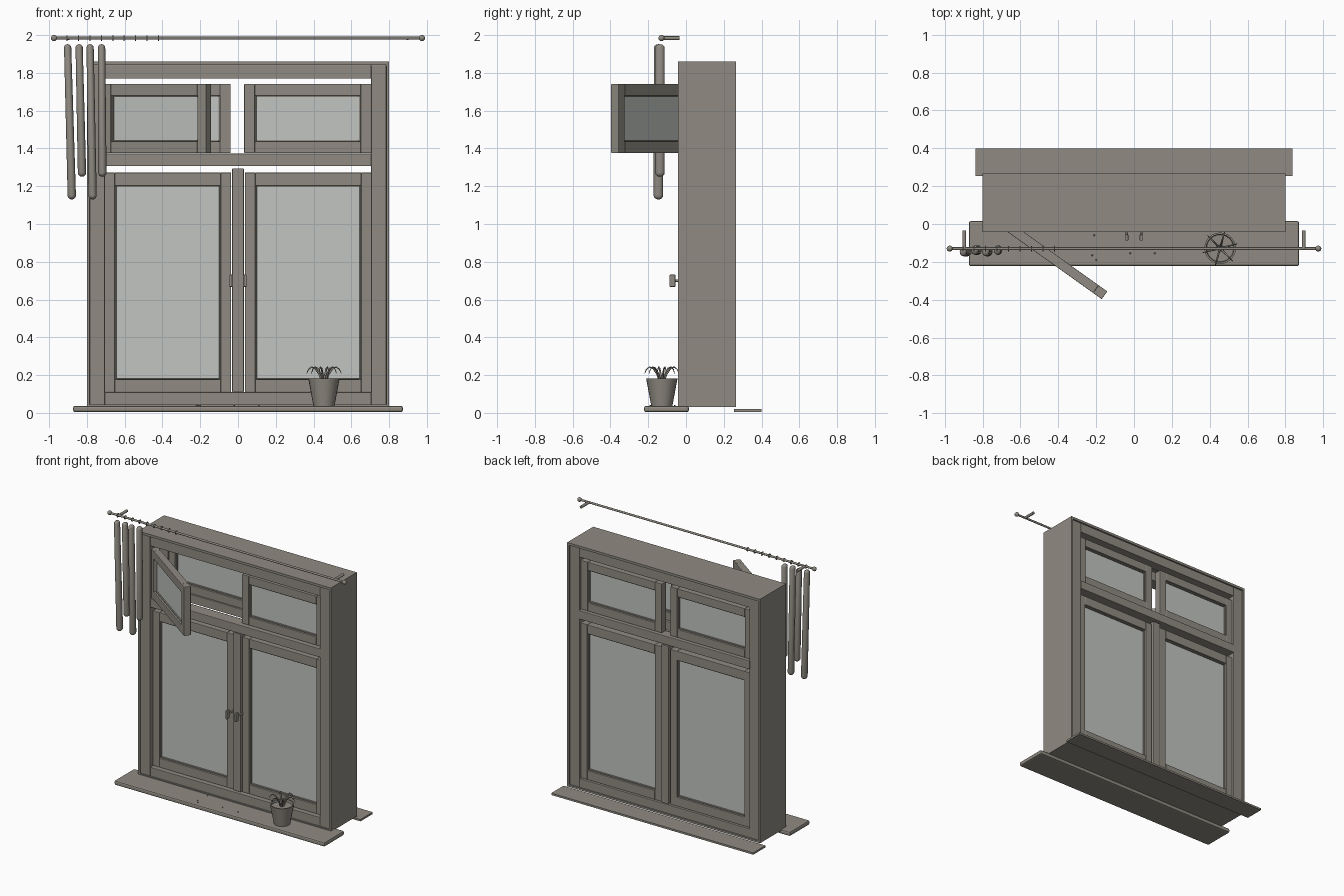
import bpy, bmesh, math
from mathutils import Matrix, Vector

if "Cube" in bpy.data.objects:
    bpy.data.objects.remove(bpy.data.objects["Cube"])


def material(name, rgb):
    m = bpy.data.materials.new(name)
    m.diffuse_color = (*rgb, 1)
    m.use_nodes = True
    m.node_tree.nodes["Principled BSDF"].inputs["Base Color"].default_value = m.diffuse_color
    return m


WOOD = material("warm_grey", (0.28, 0.26, 0.225))
GLASS = material("pale_glass", (0.54, 0.56, 0.54))


def finish(name, bm, mat=WOOD, smooth=False, bevel=0.0):
    bmesh.ops.recalc_face_normals(bm, faces=bm.faces[:])
    me = bpy.data.meshes.new(name)
    bm.to_mesh(me)
    bm.free()
    me.materials.append(mat)
    ob = bpy.data.objects.new(name, me)
    bpy.context.collection.objects.link(ob)
    if bevel:
        b = ob.modifiers.new("bevel", "BEVEL")
        b.width, b.segments = bevel, 2
    if smooth:
        bpy.ops.object.select_all(action="DESELECT")
        ob.select_set(True)
        bpy.context.view_layer.objects.active = ob
        bpy.ops.object.shade_smooth_by_angle(angle=math.radians(40))
    return ob


def add_box(bm, x0, x1, y0, y1, z0, z1):
    m = Matrix.Translation(((x0 + x1) / 2, (y0 + y1) / 2, (z0 + z1) / 2))
    m = m @ Matrix.Diagonal((x1 - x0, y1 - y0, z1 - z0, 1))
    bmesh.ops.create_cube(bm, size=1, matrix=m)


def box(name, *dims, mat=WOOD, bevel=0.0):
    bm = bmesh.new()
    add_box(bm, *dims)
    return finish(name, bm, mat, bevel=bevel)


def add_ring(bm, x0, x1, y0, y1, z0, z1, w, bot, top):
    """Rectangular frame: two stiles and two rails between them."""
    add_box(bm, x0, x0 + w, y0, y1, z0, z1)
    add_box(bm, x1 - w, x1, y0, y1, z0, z1)
    add_box(bm, x0 + w, x1 - w, y0, y1, z0, z0 + bot)
    add_box(bm, x0 + w, x1 - w, y0, y1, z1 - top, z1)


def sash(name, x, y, width, z0, z1, rail, angle=0.0):
    """Glazed sash, hinged at its left front edge."""
    bm = bmesh.new()
    st = 0.056
    add_ring(bm, 0, width, 0, 0.05, z0, z1, st, rail, rail)
    add_ring(bm, st, width - st, 0.012, 0.038, z0 + rail, z1 - rail, 0.008, 0.008, 0.008)
    frame = finish(name + "_frame", bm, bevel=0.003)
    pane = box(name + "_glass", st, width - st, 0.021, 0.029, z0 + rail, z1 - rail, mat=GLASS)
    for ob in (frame, pane):
        ob.location = (x, y, 0)
        ob.rotation_euler.z = math.radians(angle)


def cylinder(name, a, b, r0, r1=None, seg=16):
    a, b = Vector(a), Vector(b)
    d = b - a
    bm = bmesh.new()
    m = Matrix.Translation((a + b) / 2) @ d.to_track_quat("Z", "Y").to_matrix().to_4x4()
    bmesh.ops.create_cone(bm, cap_ends=True, segments=seg, radius1=r0,
                          radius2=r0 if r1 is None else r1, depth=d.length, matrix=m)
    return finish(name, bm, smooth=True)


def lathe(name, profile, loc, axis="Z", closed=False, seg=24):
    bm = bmesh.new()
    pts = [bm.verts.new((r, 0, z)) for r, z in profile]
    edges = [bm.edges.new(p) for p in zip(pts, pts[1:])]
    if closed:
        edges.append(bm.edges.new((pts[-1], pts[0])))
    bmesh.ops.spin(bm, geom=pts + edges, axis=(0, 0, 1), cent=(0, 0, 0),
                   angle=math.tau, steps=seg)
    bmesh.ops.remove_doubles(bm, verts=bm.verts[:], dist=1e-5)
    if axis == "X":
        bm.transform(Matrix.Rotation(math.pi / 2, 4, "Y"))
    bm.transform(Matrix.Translation(loc))
    return finish(name, bm, smooth=True)


# Outer box lining around both window layers
bm = bmesh.new()
add_ring(bm, -0.80, 0.80, -0.042, 0.266, 0.03, 1.86, 0.015, 0.015, 0.018)
finish("box_lining", bm)

# Inner and outer layers: fixed frame, transom, mullion, sashes
for layer, ya, yb, ys in (("inner", -0.034, 0.06, 0.0), ("outer", 0.18, 0.256, 0.19)):
    bm = bmesh.new()
    add_ring(bm, -0.785, 0.785, ya, yb, 0.04, 1.842, 0.08, 0.07, 0.072)
    finish(layer + "_fixed_frame", bm, bevel=0.003)
    box(layer + "_transom", -0.71, 0.71, ya + 0.005, yb + 0.004, 1.307, 1.372, bevel=0.004)
    my = -0.012 if layer == "inner" else 0.2
    box(layer + "_mullion", -0.031, 0.031, my, my + 0.05, 0.11, 1.295, bevel=0.004)
    for side, x in (("left", -0.708), ("right", 0.036)):
        sash(f"{layer}_lower_{side}_sash", x, ys, 0.672, 0.11, 1.272, 0.068)
        if (layer, side) == ("inner", "left"):
            # the small casement standing open into the room
            sash("open_upper_sash", -0.72, -0.005, 0.675, 1.375, 1.742, 0.062, -35.5)
        else:
            sash(f"{layer}_upper_{side}_sash", x - 0.003, ys, 0.672, 1.375, 1.742, 0.062)

# Handles on the lower inner sashes
for s, side in ((-1, "left"), (1, "right")):
    box(side + "_handle", s * 0.038 - 0.008, s * 0.038 + 0.008, -0.088, -0.056,
        0.667, 0.732, bevel=0.004)
    cylinder(side + "_handle_spindle", (s * 0.038, -0.06, 0.7), (s * 0.038, 0.005, 0.7), 0.006)

# Window sills and a few specks lying on the inner one
box("inner_sill", -0.873, 0.873, -0.222, 0.015, 0.004, 0.037, bevel=0.01)
box("outer_sill", -0.838, 0.838, 0.255, 0.40, 0.006, 0.02)
bm = bmesh.new()
for x, y in ((-0.22, -0.165), (-0.2, -0.19), (-0.02, -0.155), (0.11, -0.155), (-0.21, -0.06)):
    bmesh.ops.create_icosphere(bm, subdivisions=1, radius=0.005,
                               matrix=Matrix.Translation((x, y, 0.038)))
finish("sill_specks", bm)

# Curtain rod with ball ends, brackets and rings
RY, RZ = -0.13, 1.984
cylinder("curtain_rod", (-0.97, RY, RZ), (0.97, RY, RZ), 0.0075)
for s, side in ((-1, "left"), (1, "right")):
    bm = bmesh.new()
    bmesh.ops.create_uvsphere(bm, u_segments=16, v_segments=10, radius=0.016,
                              matrix=Matrix.Translation((s * 0.974, RY, RZ)))
    finish(side + "_rod_ball", bm, smooth=True)
    cylinder(side + "_rod_bracket", (s * 0.897, RY, RZ), (s * 0.897, -0.035, RZ), 0.01)
circle = [(0.0125 + 0.003 * math.cos(k * math.tau / 6), 0.003 * math.sin(k * math.tau / 6))
          for k in range(6)]
for i in range(9):
    lathe(f"curtain_ring_{i}", circle, (-0.905 + i * 0.0605, RY, RZ), "X", True, 16)

# Gathered curtain folds: stretched, slightly leaning capsules
for i, (xt, xb, y, zb) in enumerate(((-0.902, -0.88, -0.146, 1.13), (-0.841, -0.826, -0.138, 1.25),
                                     (-0.783, -0.77, -0.146, 1.13), (-0.722, -0.718, -0.138, 1.25))):
    bm = bmesh.new()
    bmesh.ops.create_uvsphere(bm, u_segments=16, v_segments=12, radius=0.022)
    for v in bm.verts:
        up = v.co.z > 1e-4
        v.co.y *= 1.15
        if up:
            v.co.x *= 0.9
        v.co += Vector((xt if up else xb, y, 1.93 if up else zb + 0.022))
    finish(f"curtain_fold_{i}", bm, smooth=True)

# Flower pot with soil
PX, PY = 0.455, -0.128
lathe("flower_pot", [(0, 0.037), (0.056, 0.037), (0.083, 0.182), (0.074, 0.182),
                     (0.071, 0.165), (0, 0.165)], (PX, PY, 0))

# Arching leaves
for i in range(6):
    a = i * math.tau / 6 + 0.25
    cu = bpy.data.curves.new("leaf", "CURVE")
    cu.dimensions, cu.bevel_depth, cu.bevel_resolution = "3D", 0.006, 1
    cu.use_fill_caps = True
    path = ((0.008, 0.16, 1), (0.025, 0.205, 0.9), (0.048, 0.236, 0.75),
            (0.068, 0.243, 0.6), (0.085, 0.23, 0.45), (0.095, 0.208, 0.25))
    sp = cu.splines.new("POLY")
    sp.points.add(len(path) - 1)
    for p, (r, z, w) in zip(sp.points, path):
        p.co = (PX + r * math.cos(a), PY + r * math.sin(a), z, 1)
        p.radius = w
    cu.materials.append(WOOD)
    leaf = bpy.data.objects.new(f"leaf_{i}", cu)
    bpy.context.collection.objects.link(leaf)
    bpy.ops.object.select_all(action="DESELECT")
    leaf.select_set(True)
    bpy.context.view_layer.objects.active = leaf
    bpy.ops.object.convert(target="MESH")
